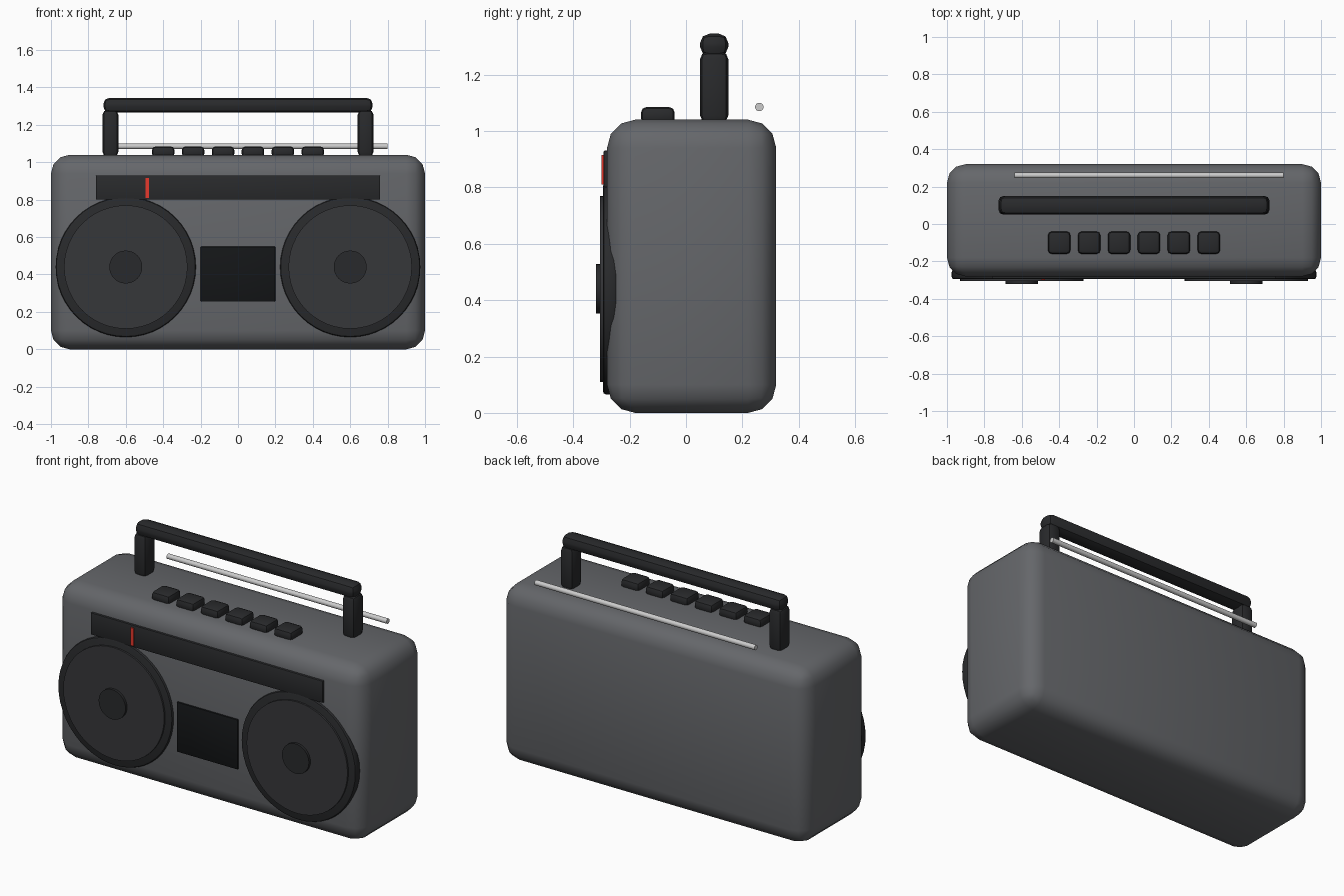
import bpy, math

if "Cube" in bpy.data.objects:
    bpy.data.objects.remove(bpy.data.objects["Cube"])


def material(name, rgb):
    m = bpy.data.materials.new(name)
    m.diffuse_color = (*rgb, 1)
    m.use_nodes = True
    m.node_tree.nodes["Principled BSDF"].inputs["Base Color"].default_value = m.diffuse_color
    return m


SHELL = material("shell_grey", (0.13, 0.135, 0.145))
TRIM = material("dark_trim", (0.022, 0.023, 0.025))
CONE = material("speaker_grey", (0.037, 0.038, 0.042))
WINDOW = material("window_black", (0.007, 0.008, 0.009))
RED = material("needle_red", (0.8, 0.04, 0.025))
METAL = material("metal", (0.55, 0.55, 0.56))


def finish(o, name, mat, bevel, segments):
    o.name = name
    o.data.materials.append(mat)
    bpy.ops.object.transform_apply(location=False, rotation=True, scale=True)
    if bevel:
        b = o.modifiers.new("bevel", "BEVEL")
        b.width, b.segments = bevel, segments
        b.limit_method = "ANGLE"
        b.angle_limit = math.radians(40)
        bpy.ops.object.modifier_apply(modifier="bevel")
    bpy.ops.object.shade_smooth_by_angle(angle=math.radians(35))
    return o


def box(name, lo, hi, mat, bevel=0.0, segments=2):
    bpy.ops.mesh.primitive_cube_add(
        size=1, location=[(a + b) / 2 for a, b in zip(lo, hi)])
    o = bpy.context.object
    o.scale = [b - a for a, b in zip(lo, hi)]
    return finish(o, name, mat, bevel, segments)


def cyl(name, r, depth, loc, rot, mat, bevel=0.0, verts=48):
    bpy.ops.mesh.primitive_cylinder_add(
        vertices=verts, radius=r, depth=depth, location=loc, rotation=rot)
    return finish(bpy.context.object, name, mat, bevel, 2)


# Rounded body
box("body", (-1, -0.28, 0), (1, 0.32, 1.04), SHELL, 0.10, 3)

# Speakers: rim, cone and centre cap
facing = (math.pi / 2, 0, 0)
for side, x in (("left", -0.6), ("right", 0.6)):
    cyl(side + "_speaker_rim", 0.375, 0.05, (x, -0.27, 0.44), facing, TRIM, 0.012)
    cyl(side + "_speaker_cone", 0.33, 0.04, (x, -0.285, 0.44), facing, CONE)
    cyl(side + "_speaker_cap", 0.088, 0.04, (x, -0.30, 0.44), facing, TRIM, verts=32)

# Tuner panel with needle, and cassette window
box("tuner_panel", (-0.76, -0.293, 0.80), (0.76, -0.26, 0.93), TRIM, 0.005, 2)
box("tuner_needle", (-0.495, -0.30, 0.81), (-0.475, -0.28, 0.915), RED)
box("cassette_window", (-0.2, -0.29, 0.255), (0.2, -0.26, 0.55), WINDOW, 0.006, 2)

# Row of push buttons
for i in range(6):
    x = -0.4 + 0.16 * i
    box(f"button_{i + 1}", (x - 0.06, -0.16, 1.025), (x + 0.06, -0.04, 1.085), TRIM, 0.02, 2)

# Carrying handle
for side, x in (("left", -0.682), ("right", 0.682)):
    box(side + "_handle_post", (x - 0.042, 0.05, 1.03), (x + 0.042, 0.15, 1.28), TRIM, 0.025, 2)
box("handle_bar", (-0.72, 0.05, 1.265), (0.72, 0.15, 1.345), TRIM, 0.033, 2)

# Folded antenna
cyl("antenna", 0.015, 1.44, (0.08, 0.26, 1.085), (0, math.pi / 2, 0), METAL, verts=16)
